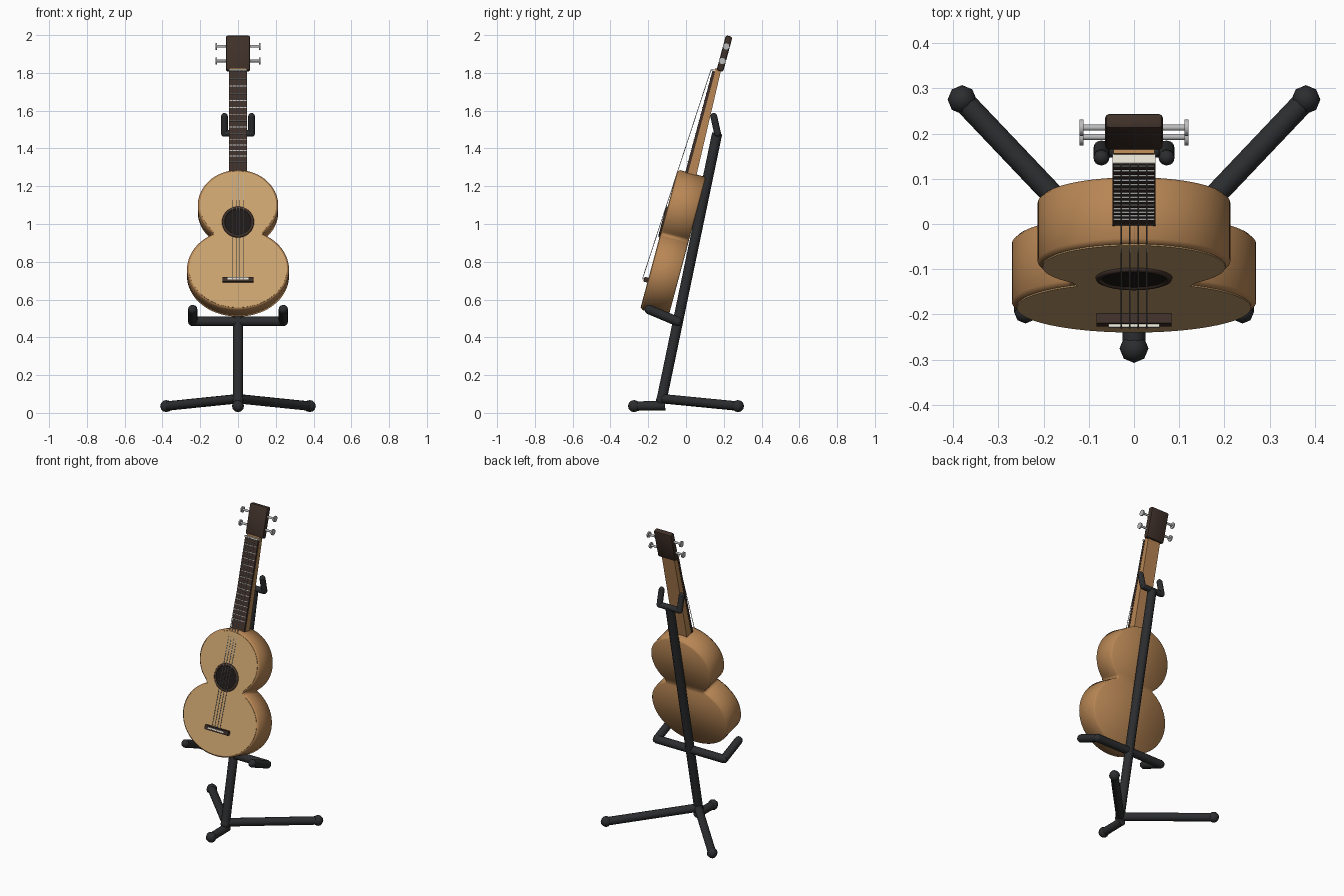
import bpy, bmesh, math
from mathutils import Matrix, Vector

if "Cube" in bpy.data.objects:
    bpy.data.objects.remove(bpy.data.objects["Cube"])

# Guitar frame: local x = width, y = depth into body, z = along the neck; leans back 15 degrees
LEAN = Matrix.Translation((0, -0.24, 0.547)) @ Matrix.Rotation(math.radians(-15), 4, 'X')
WORLD = Matrix.Identity(4)


def material(name, rgb):
    m = bpy.data.materials.new(name)
    m.diffuse_color = (*rgb, 1)
    m.use_nodes = True
    m.node_tree.nodes["Principled BSDF"].inputs["Base Color"].default_value = m.diffuse_color
    return m


SPRUCE = material("light_wood", (0.60, 0.37, 0.16))
MAHOGANY = material("body_wood", (0.48, 0.24, 0.09))
DARK = material("dark_wood", (0.05, 0.03, 0.022))
HOLE = material("hole_black", (0.012, 0.01, 0.009))
BONE = material("bone", (0.8, 0.76, 0.65))
STEEL = material("steel", (0.5, 0.5, 0.5))
BLACK = material("black_metal", (0.025, 0.026, 0.028))


def finish(name, bm, mat, frame, angle=40):
    bmesh.ops.recalc_face_normals(bm, faces=bm.faces)
    me = bpy.data.meshes.new(name)
    bm.to_mesh(me)
    bm.free()
    me.materials.append(mat)
    ob = bpy.data.objects.new(name, me)
    bpy.context.collection.objects.link(ob)
    ob.matrix_world = frame
    bpy.ops.object.select_all(action='DESELECT')
    ob.select_set(True)
    bpy.context.view_layer.objects.active = ob
    if angle >= 180:
        bpy.ops.object.shade_smooth()
    elif angle > 0:
        bpy.ops.object.shade_smooth_by_angle(angle=math.radians(angle))
    return ob


def box(name, lo, hi, mat, frame=LEAN, bevel=0):
    lo, hi = Vector(lo), Vector(hi)
    bm = bmesh.new()
    bmesh.ops.create_cube(bm, size=1)
    for v in bm.verts:
        v.co = Vector([(lo[i] + hi[i]) / 2 + v.co[i] * (hi[i] - lo[i]) for i in range(3)])
    if bevel:
        bmesh.ops.bevel(bm, geom=bm.edges[:], offset=bevel, segments=2, profile=0.5, affect='EDGES')
    return finish(name, bm, mat, frame, 0 if not bevel else 40)


def tube(name, p, q, r, mat, frame=LEAN, sides=12, balls=(), ball_r=None):
    p, q = Vector(p), Vector(q)
    bm = bmesh.new()
    turn = (q - p).to_track_quat('Z', 'Y').to_matrix().to_4x4()
    bmesh.ops.create_cone(bm, cap_ends=True, segments=sides, radius1=r, radius2=r,
                          depth=(q - p).length, matrix=Matrix.Translation((p + q) / 2) @ turn)
    for c in balls:
        bmesh.ops.create_uvsphere(bm, u_segments=8, v_segments=6, radius=ball_r or r,
                                  matrix=Matrix.Translation(c))
    return finish(name, bm, mat, frame, 50)


def half_outline(inset):
    # right half of the figure-eight: wide lower bout, waist crease, upper bout
    pts = []
    for z, a, b, t0, t1, n, first in ((0.222, 0.27, 0.222, -90, 61.3, 30, 0),
                                      (0.572, 0.213, 0.195, -52.6, 90, 28, 1)):
        for i in range(first, n + 1):
            t = math.radians(t0 + (t1 - t0) * i / n)
            pts.append(((a - inset) * math.cos(t), z + (b - inset) * math.sin(t)))
    return pts


def figure_eight(name, rings, mat, angle):
    # loft the mirrored outline through (inset, depth) rings, capped with cross strips
    bm = bmesh.new()
    loops = []
    for inset, d in rings:
        half = half_outline(inset)
        loops.append([[bm.verts.new((s * x, d, z)) for x, z in half] for s in (1, -1)])
    n = len(loops[0][0])
    for i in range(n - 1):
        for r, l in (loops[0], loops[-1]):
            bm.faces.new((r[i], r[i + 1], l[i + 1], l[i]))
        for A, B in zip(loops, loops[1:]):
            for s in (0, 1):
                bm.faces.new((A[s][i], A[s][i + 1], B[s][i + 1], B[s][i]))
    bmesh.ops.remove_doubles(bm, verts=bm.verts, dist=1e-5)
    return finish(name, bm, mat, LEAN, angle)


# Body and soundboard
figure_eight("guitar_body", [(0.01, 0), (0, 0.01), (0, 0.144), (0.008, 0.152)], MAHOGANY, 180)
figure_eight("soundboard", [(0.011, -0.003), (0.011, 0.002)], SPRUCE, 40)

# Sound hole disc and raised ring
HZ = 0.479
tube("sound_hole", (0, -0.006, HZ), (0, 0, HZ), 0.077, HOLE, sides=32)
bpy.ops.mesh.primitive_torus_add(major_radius=0.077, minor_radius=0.008,
                                 major_segments=32, minor_segments=8)
ring = bpy.context.object
ring.name = "sound_hole_ring"
ring.data.materials.append(DARK)
ring.matrix_world = LEAN @ Matrix.Translation((0, -0.003, HZ)) @ Matrix.Rotation(math.pi / 2, 4, 'X')
bpy.ops.object.shade_smooth()

# Bridge and saddle
box("bridge", (-0.083, -0.025, 0.147), (0.083, 0, 0.173), DARK)
box("saddle", (-0.056, -0.032, 0.157), (0.056, -0.02, 0.166), BONE)

# Neck, thinner towards the head
neck = box("neck", (-0.045, 0.052, 0.74), (0.045, 0.102, 1.337), MAHOGANY)
for v in neck.data.vertices:
    if v.co.z > 1 and v.co.y > 0.08:
        v.co.y = 0.083
box("fretboard", (-0.047, 0.04, 0.755), (0.047, 0.055, 1.32), DARK)
box("nut", (-0.047, 0.032, 1.318), (0.047, 0.054, 1.328), BONE)

# Frets, closing up towards the body
z, gap = 1.32, 0.043
for i in range(14):
    z -= gap
    gap *= 0.97
    box(f"fret_{i + 1}", (-0.045, 0.037, z - 0.002), (0.045, 0.042, z + 0.002), STEEL)

# Strings
for i, x in enumerate((-0.028, -0.0095, 0.0095, 0.028)):
    tube(f"string_{i + 1}", (x, -0.033, 0.16), (x, 0.031, 1.325), 0.0018, STEEL, sides=6)

# Head with tuning pegs
box("headstock", (-0.064, 0.06, 1.328), (0.064, 0.096, 1.52), DARK, bevel=0.01)
for side, s in (("left", -1), ("right", 1)):
    for i, pz in enumerate((1.383, 1.463)):
        tube(f"peg_shaft_{side}_{i + 1}", (s * 0.055, 0.077, pz), (s * 0.115, 0.077, pz), 0.007, STEEL)
        tube(f"peg_knob_{side}_{i + 1}", (s * 0.112, 0.077, pz), (s * 0.12, 0.077, pz), 0.019, STEEL)

# Stand pole
tube("stand_pole", (0, -0.13, 0.065), (0, 0.165, 1.48), 0.027, BLACK, WORLD,
     balls=[(0, -0.13, 0.068)], ball_r=0.029)

# Neck fork and body cradle
tube("fork_bar", (-0.072, 0.165, 1.48), (0.072, 0.165, 1.48), 0.018, BLACK, WORLD)
tube("cradle_bar", (-0.24, -0.045, 0.484), (0.24, -0.045, 0.484), 0.025, BLACK, WORLD)
for side, s in (("left", -1), ("right", 1)):
    a, b = (s * 0.072, 0.167, 1.48), (s * 0.072, 0.147, 1.57)
    tube(f"fork_prong_{side}", a, b, 0.018, BLACK, WORLD, balls=[a, b])
    a, b = (s * 0.24, -0.045, 0.484), (s * 0.24, -0.195, 0.547)
    tube(f"cradle_arm_{side}", a, b, 0.025, BLACK, WORLD, balls=[a, b])
    # Rear legs with rubber feet
    tip = (s * 0.38, 0.275, 0.036)
    tube(f"rear_leg_{side}", (0, -0.125, 0.075), tip, 0.025, BLACK, WORLD)
    tube(f"rear_foot_{side}", tip, (tip[0] - s * 0.005, 0.27, 0.036), 0.02, BLACK, WORLD,
         balls=[tip], ball_r=0.032)

# Front leg
tip = (0, -0.275, 0.036)
tube("front_leg", (0, -0.11, 0.038), tip, 0.025, BLACK, WORLD, balls=[tip], ball_r=0.032)
